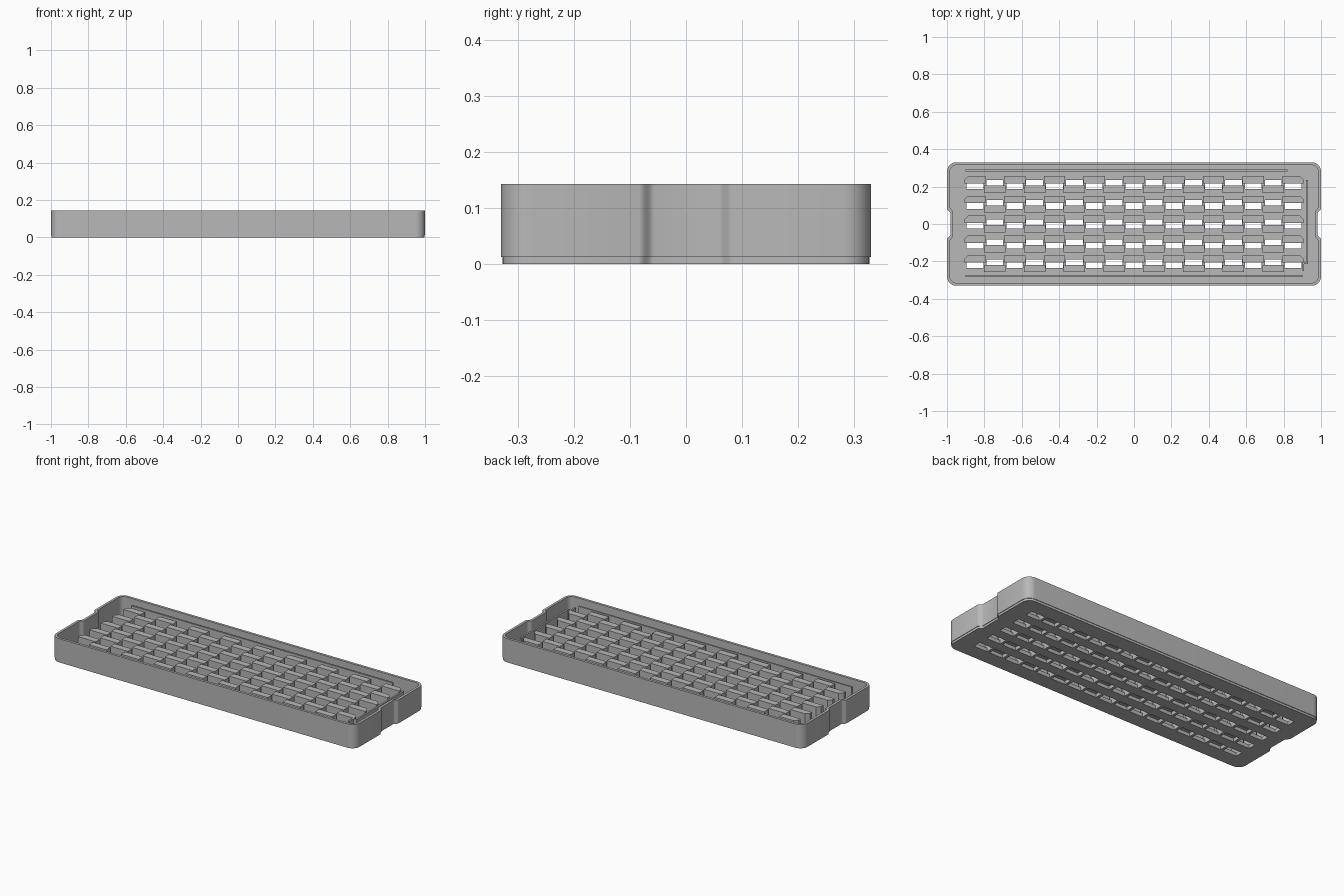
import bpy, bmesh, math

if "Cube" in bpy.data.objects:
    bpy.data.objects.remove(bpy.data.objects["Cube"])

grey = bpy.data.materials.new("plain_grey")
grey.diffuse_color = (0.48, 0.48, 0.48, 1)
grey.use_nodes = True
grey.node_tree.nodes["Principled BSDF"].inputs["Base Color"].default_value = grey.diffuse_color

HX, HY, H, RIM, FLOOR = 1.0, 0.33, 0.143, 0.015, 0.022
COLS, PITCH = 17, 0.1063          # slots per row and their spacing
ROWS = [0.2115 - 0.106 * i for i in range(5)]


def finish(name, bm, smooth=False):
    bmesh.ops.recalc_face_normals(bm, faces=bm.faces)
    me = bpy.data.meshes.new(name)
    bm.to_mesh(me)
    bm.free()
    ob = bpy.data.objects.new(name, me)
    bpy.context.collection.objects.link(ob)
    me.materials.append(grey)
    if smooth:
        bpy.ops.object.select_all(action='DESELECT')
        ob.select_set(True)
        bpy.context.view_layer.objects.active = ob
        bpy.ops.object.shade_smooth_by_angle(angle=math.radians(35))
    return ob


def prism(bm, pts, z0, z1):
    lo = [bm.verts.new((x, y, z0)) for x, y in pts]
    hi = [bm.verts.new((x, y, z1)) for x, y in pts]
    n = len(pts)
    bm.faces.new(lo[::-1])
    bm.faces.new(hi)
    for i in range(n):
        j = (i + 1) % n
        bm.faces.new((lo[i], lo[j], hi[j], hi[i]))


def box(bm, x0, x1, y0, y1, z0, z1):
    prism(bm, [(x0, y0), (x1, y0), (x1, y1), (x0, y1)], z0, z1)


def outline(d):
    """Rounded rectangle inset by d, with a shallow grip notch at each end."""
    hx, hy, r = HX - d, HY - d, 0.05 - d
    half = []
    steps = 6
    # notch flanks, from the lower to the upper side of the right end
    flank = []
    for i in range(steps + 1):
        t = i / steps
        flank.append((hx - 0.018 * (1 - math.cos(math.pi * t)) / 2,
                      0.083 + d * 0.5 - 0.026 * t))
    half += [(x, -y) for x, y in flank]
    half += flank[::-1]
    # two corners of the upper side are made by rotating the half outline
    corner = [(hx - r + r * math.cos(a), hy - r + r * math.sin(a))
              for a in [i * math.pi / 16 for i in range(9)]]
    half = [(x, -y) for x, y in corner[::-1]] + half + corner
    return half + [(-x, -y) for x, y in half]


# tray shell: foot, outer wall, rim, inner wall and floor
bm = bmesh.new()
rings = []
for d, z in [(0.003, 0), (0.003, 0.013), (0, 0.013), (0, H), (RIM, H), (RIM, FLOOR)]:
    rings.append([bm.verts.new((x, y, z)) for x, y in outline(d)])
n = len(rings[0])
for a, b in zip(rings, rings[1:]):
    for i in range(n):
        j = (i + 1) % n
        bm.faces.new((a[i], a[j], b[j], b[i]))
bm.faces.new(rings[0][::-1])
bm.faces.new(rings[-1])
tray = finish("tray", bm, True)

# drain slots through the floor
bm = bmesh.new()
for c in ROWS:
    for k in range(COLS):
        x = (k - (COLS - 1) / 2) * PITCH
        box(bm, x - 0.045, x + 0.045, c - 0.024, c + 0.024, -0.02, FLOOR + 0.02)
cutter = finish("slot_cutter", bm)
cutter.hide_render = True
cutter.display_type = 'WIRE'
mod = tray.modifiers.new("slots", 'BOOLEAN')
mod.operation = 'DIFFERENCE'
mod.solver = 'EXACT'
mod.object = cutter

# staggered blocks: even columns sit on the back of a row, odd ones on the front
TOP = 0.118
for r, c in enumerate(ROWS):
    bm = bmesh.new()
    for k in range(COLS):
        x = (k - (COLS - 1) / 2) * PITCH
        w = PITCH / 2 + 0.004
        if k % 2:
            box(bm, x - w, x + w, c - 0.045, c - 0.006, FLOOR - 0.002, TOP)
        else:
            x0, x1, y0, y1, e = x - w, x + w, c + 0.006, c + 0.045, 0.02
            p = [(x0, y0), (x1, y0)]
            p += [(x1, y1 - e), (x1 - e, y1)] if k == COLS - 1 else [(x1, y1)]
            p += [(x0 + e, y1), (x0, y1 - e)] if k == 0 else [(x0, y1)]
            prism(bm, p, FLOOR - 0.002, TOP)
    finish(f"block_row_{r + 1}", bm)

# thin ribs along the long sides and the right end
bm = bmesh.new()
box(bm, -0.90, 0.82, 0.281, 0.291, FLOOR - 0.002, TOP)
box(bm, -0.90, 0.90, -0.283, -0.273, FLOOR - 0.002, TOP)
box(bm, 0.920, 0.930, -0.21, 0.235, FLOOR - 0.002, TOP)
box(bm, 0.900, 0.910, -0.25, -0.21, FLOOR - 0.002, TOP)
box(bm, 0.900, 0.930, -0.215, -0.205, FLOOR - 0.002, TOP)
finish("side_ribs", bm)
